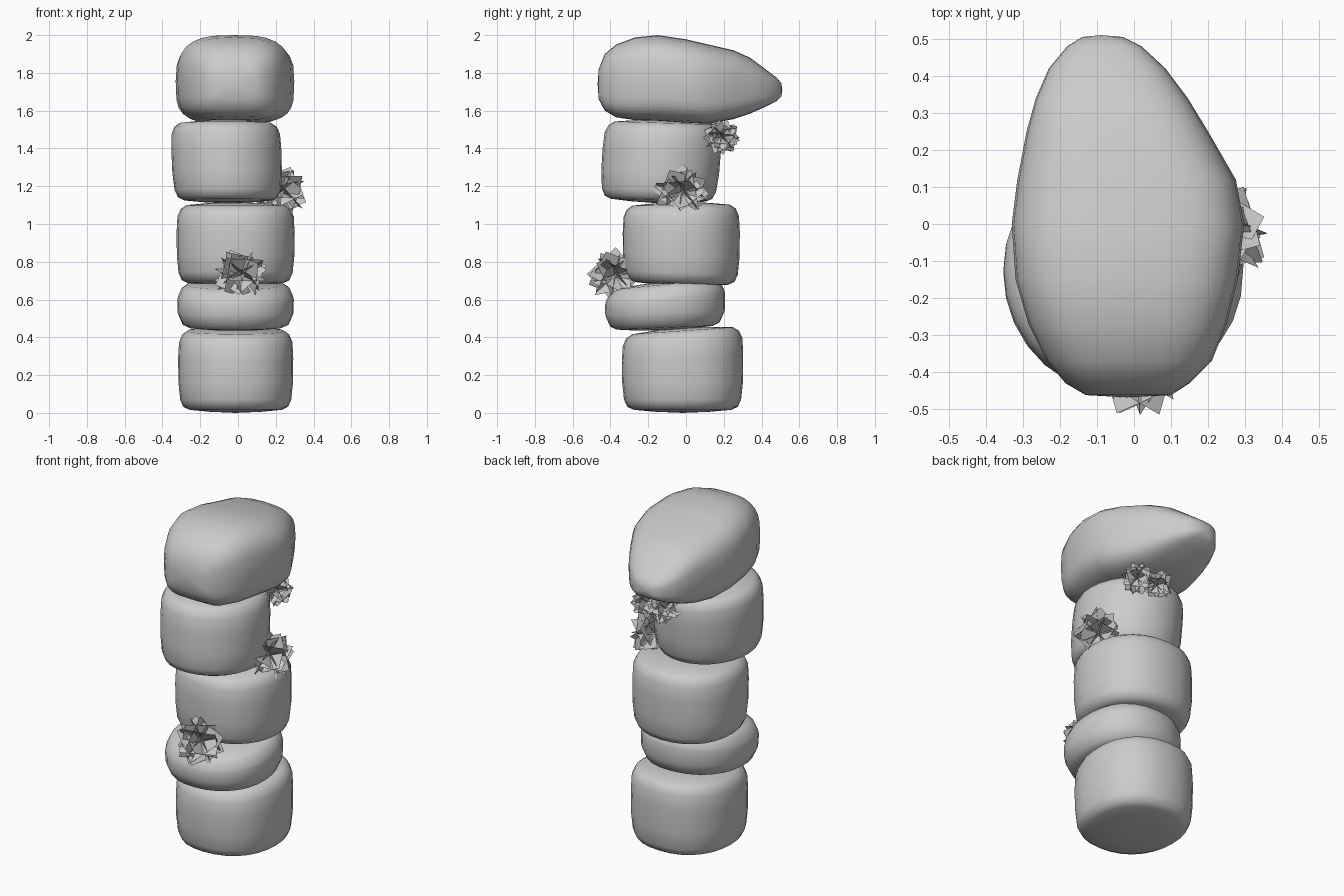
import bpy, bmesh, random
from math import sin, cos, pi
from mathutils import Vector, Euler

if "Cube" in bpy.data.objects:
    bpy.data.objects.remove(bpy.data.objects["Cube"])

SEG = 28


def to_object(name, bm):
    me = bpy.data.meshes.new(name)
    bm.to_mesh(me)
    bm.free()
    ob = bpy.data.objects.new(name, me)
    bpy.context.collection.objects.link(ob)
    return ob


def loft(name, rings, cap_a, cap_b):
    """Skin closed rings and close both ends with a fan."""
    bm = bmesh.new()
    vs = [[bm.verts.new(p) for p in r] for r in rings]
    for a, b in zip(vs, vs[1:]):
        for i in range(SEG):
            j = (i + 1) % SEG
            bm.faces.new((a[i], a[j], b[j], b[i]))
    for ring, cap in ((vs[0], cap_a), (vs[-1], cap_b)):
        c = bm.verts.new(cap)
        for i in range(SEG):
            bm.faces.new((ring[i], ring[(i + 1) % SEG], c))
    bmesh.ops.recalc_face_normals(bm, faces=bm.faces)
    for f in bm.faces:
        f.smooth = True
    return to_object(name, bm)


def oval(e_up, e_low=None):
    """Unit superellipse points, optionally squarer in the lower half."""
    pts = []
    for i in range(SEG):
        t = 2 * pi * i / SEG
        c, s = cos(t), sin(t)
        e = e_up if s >= 0 or not e_low else e_low
        pts.append((abs(c) ** (2 / e) * (1 if c > 0 else -1),
                    abs(s) ** (2 / e) * (1 if s > 0 else -1)))
    return pts


def stone(name, x, y, z, slope_bottom, slope_top, lean=(0, 0), e=2.2, phase=0.0):
    """Rounded block: extents in x, y, z; slopes tilt its lower and upper faces in y."""
    cx, cy = sum(x) / 2, sum(y) / 2
    rx, ry = (x[1] - x[0]) / 2, (y[1] - y[0]) / 2
    h = z[1] - z[0]
    # (radius factor, distance from bottom or top, is top)
    prof = [(.45, .006, 0), (.80, .016, 0), (.91, .032, 0), (.965, .07, 0),
            (.995, .36 * h, 0), (1, .36 * h, 1), (.985, .075, 1), (.93, .036, 1),
            (.83, .015, 1), (.45, .004, 1)]

    def place(u, v, r, d, top):
        k = (1 if top else -1) * (1 - 2 * d / h) / 2
        wob = 1 + .012 * sin(3 * (u + phase)) * cos(2 * v + phase)
        px = cx + rx * u * r * wob + lean[0] * k
        oy = ry * v * r * wob
        pz = z[1] - d + slope_top * oy if top else z[0] + d + slope_bottom * oy
        return (px, cy + oy + lean[1] * k, pz)

    rings = [[place(u, v, *p) for u, v in oval(e)] for p in prof]
    return loft(name, rings, place(0, 0, 0, 0, 0), place(0, 0, 0, 0, 1))


# Four stacked stones
stone("bottom_stone", (-.32, .295), (-.34, .305), (0, .45), 0, .07, phase=.3)
stone("thin_stone", (-.32, .295), (-.43, .205), (.435, .695), .04, .10, phase=1.2)
stone("middle_stone", (-.325, .30), (-.335, .285), (.67, 1.115), -.03, .01, phase=2.1)
stone("upper_stone", (-.35, .23), (-.445, .18), (1.11, 1.55), -.03, -.03,
      lean=(-.015, .03), e=2.05, phase=3.0)

# Pointed top stone, lofted along y: y, x left, x right, z low, z high
sections = [
    (-.462, -.13, .10, 1.66, 1.82), (-.43, -.185, .15, 1.60, 1.90),
    (-.37, -.235, .21, 1.565, 1.95), (-.27, -.285, .25, 1.55, 1.988),
    (-.15, -.32, .28, 1.545, 2.0), (0, -.33, .298, 1.535, 1.978),
    (.12, -.315, .275, 1.53, 1.95), (.25, -.29, .20, 1.555, 1.92),
    (.34, -.265, .145, 1.585, 1.88), (.42, -.23, .085, 1.62, 1.82),
    (.48, -.18, .02, 1.65, 1.775), (.505, -.14, -.03, 1.675, 1.745)]
rings = []
for y, xl, xr, zl, zh in sections:
    rings.append([((xl + xr) / 2 + (xr - xl) / 2 * u, y,
                   (zl + zh) / 2 + (zh - zl) / 2 * v) for u, v in oval(3.0, 3.8)])
loft("top_stone", rings, (-.02, -.468, 1.74), (-.09, .51, 1.71))


# Leaf tufts: flat square cards crossing at a common centre
def tuft(name, centre, radius, cards, seed):
    rng = random.Random(seed)
    bm = bmesh.new()
    for i in range(cards):
        # card normals spread evenly over a half sphere
        w = (i + .5) / cards
        a = i * 2.39996
        s = (1 - w * w) ** .5
        n = Vector((s * cos(a), s * sin(a), w))
        spin = Euler((0, 0, rng.uniform(0, pi))).to_matrix()
        rot = n.to_track_quat('Z', 'Y').to_matrix() @ spin
        k = radius * .74
        bm.faces.new([bm.verts.new(Vector(centre) + rot @ Vector((k * u, k * v, 0)))
                      for u, v in ((-1, -1), (1, -1), (1, 1), (-1, 1))])
    return to_object(name, bm)


tuft("front_leaf_tuft", (.015, -.378, .73), .14, 11, 3)
tuft("side_leaf_tuft", (.225, -.025, 1.17), .14, 11, 8)
tuft("back_leaf_tuft_right", (.13, .185, 1.46), .09, 10, 5)
tuft("back_leaf_tuft_left", (.0, .195, 1.46), .09, 10, 11)
